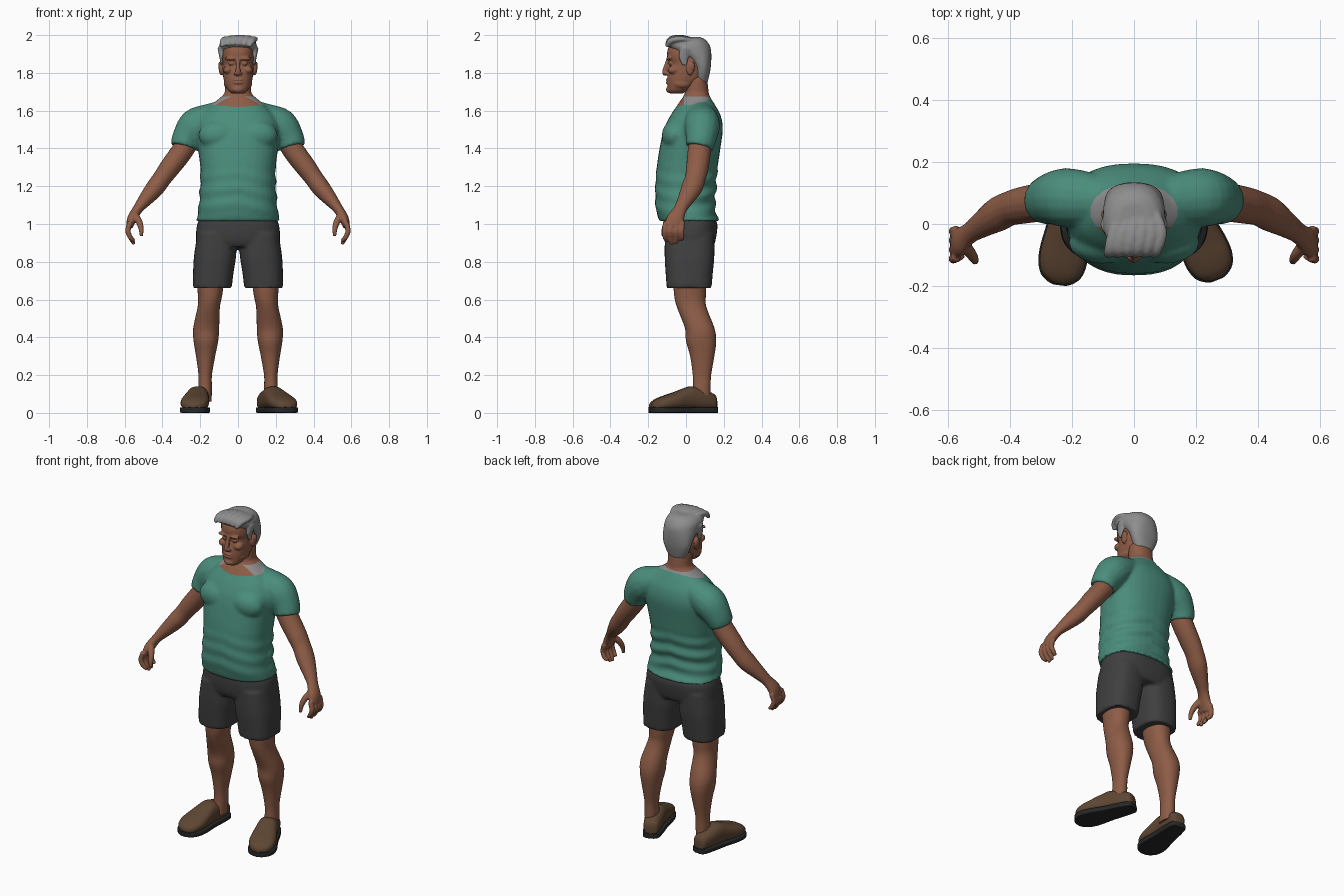
import bpy
import bmesh
from math import sin, cos, pi, radians, copysign
from mathutils import Vector, Matrix

if "Cube" in bpy.data.objects:
    bpy.data.objects.remove(bpy.data.objects["Cube"])


def material(name, r, g, b):
    m = bpy.data.materials.new(name)
    m.use_nodes = True
    m.diffuse_color = (r, g, b, 1)
    m.node_tree.nodes["Principled BSDF"].inputs["Base Color"].default_value = (r, g, b, 1)
    return m


skin = material("skin", .27, .108, .062)
teal = material("teal cloth", .069, .265, .2)
charcoal = material("charcoal cloth", .05, .05, .051)
grey = material("grey hair", .27, .27, .27)
brown = material("brown leather", .112, .062, .033)
rubber = material("black rubber", .02, .02, .021)


# Helpers: smooth interpolation, lofts, mirroring and finishing
def spline(rows, steps=4):
    out = []
    for i in range(len(rows) - 1):
        quad = [rows[max(i - 1, 0)], rows[i], rows[i + 1], rows[min(i + 2, len(rows) - 1)]]
        for k in range(steps):
            t = k / steps
            out.append([.5 * (2 * b + (c - a) * t + (2 * a - 5 * b + 4 * c - d) * t * t
                              + (3 * b - a - 3 * c + d) * t ** 3) for a, b, c, d in zip(*quad)])
    return out + [list(rows[-1])]


def loft(bm, rings, power, n=32):
    loops = []
    for centre, a, b in rings:
        loop = []
        for k in range(n):
            c, s = cos(2 * pi * k / n), sin(2 * pi * k / n)
            u = copysign(abs(c) ** (2 / power), c)
            v = copysign(abs(s) ** (2 / power), s)
            loop.append(bm.verts.new(centre + a * u + b * v))
        loops.append(loop)
    for low, high in zip(loops, loops[1:]):
        for k in range(n):
            j = (k + 1) % n
            bm.faces.new((low[k], low[j], high[j], high[k]))
    bm.faces.new(loops[0][::-1])
    bm.faces.new(loops[-1])


def stack(bm, rows, power=2.2):
    """Level rings, each row: z, x from, x to, y from, y to."""
    loft(bm, [(Vector(((x0 + x1) / 2, (y0 + y1) / 2, z)), Vector(((x1 - x0) / 2, 0, 0)),
               Vector((0, (y1 - y0) / 2, 0))) for z, x0, x1, y0, y1 in spline(rows)], power)


def centred(bm, rows, power=2.2):
    stack(bm, [(z, -w, w, y0, y1) for z, w, y0, y1 in rows], power)


def tube(bm, rows, ref=(0, 1, 0)):
    """Rings across a path, each row: x, y, z and two radii."""
    pts = spline(rows)
    rings = []
    for i, row in enumerate(pts):
        t = Vector(pts[min(i + 1, len(pts) - 1)][:3]) - Vector(pts[max(i - 1, 0)][:3])
        a = Vector(ref).cross(t).normalized()
        rings.append((Vector(row[:3]), a * row[3], t.cross(a).normalized() * row[4]))
    loft(bm, rings, 2, 16)


def ball(bm, centre, size):
    bmesh.ops.create_uvsphere(bm, u_segments=20, v_segments=12, radius=1,
                              matrix=Matrix.Translation(centre) @ Matrix.Diagonal((*size, 1)))


def mirror(bm):
    dup = bmesh.ops.duplicate(bm, geom=bm.verts[:] + bm.edges[:] + bm.faces[:])["geom"]
    for v in dup:
        if isinstance(v, bmesh.types.BMVert):
            v.co.x = -v.co.x


def finish(bm, name, mats, voxel=0, relax=2, sharp=60):
    bmesh.ops.recalc_face_normals(bm, faces=bm.faces[:])
    me = bpy.data.meshes.new(name)
    bm.to_mesh(me)
    bm.free()
    obj = bpy.data.objects.new(name, me)
    bpy.context.collection.objects.link(obj)
    if voxel:
        mod = obj.modifiers.new("blend", 'REMESH')
        mod.mode, mod.voxel_size = 'VOXEL', voxel
        mod = obj.modifiers.new("relax", 'SMOOTH')
        mod.factor, mod.iterations = .5, relax
        bpy.context.view_layer.update()
        dg = bpy.context.evaluated_depsgraph_get()
        me = bpy.data.meshes.new_from_object(obj.evaluated_get(dg))
        obj.modifiers.clear()
        obj.data = me
    me.materials.clear()
    for m in mats:
        me.materials.append(m)
    me.polygons.foreach_set("use_smooth", [True] * len(me.polygons))
    me.set_sharp_from_angle(angle=radians(sharp))
    return obj


# Torso: shirt body, sleeves and neck blended together
bm = bmesh.new()
tube(bm, [(.06, .07, 1.6, .06, .06), (.14, .08, 1.565, .076, .085), (.22, .085, 1.52, .095, .095),
          (.27, .08, 1.455, .08, .082), (.288, .07, 1.405, .07, .074)])
ball(bm, (.1, -.06, 1.47), (.11, .068, .08))
mirror(bm)
centred(bm, [(1.015, .222, -.14, .178), (1.08, .209, -.16, .155), (1.2, .2, -.163, .16),
             (1.3, .2, -.155, .168), (1.4, .212, -.14, .182), (1.5, .222, -.118, .195),
             (1.57, .2, -.085, .185), (1.62, .155, -.052, .16), (1.66, .105, -.025, .135),
             (1.69, .07, .0, .118)], 2.35)
centred(bm, [(1.58, .08, -.05, .12), (1.64, .074, -.03, .122), (1.7, .07, -.005, .12),
             (1.78, .07, .0, .11)])
torso = finish(bm, "shirt_and_neck", [teal, skin, grey], .01, 3)

# Shirt folds, then a neckline cut as a clean oval
bm = bmesh.new()
bm.from_mesh(torso.data)
bm.normal_update()
for v in bm.verts:
    x, y, z = v.co
    if z < 1.33 and abs(x) < .23:
        fade = sin(pi * (z - 1) / .33) * (1 if y > 0 else .4)
        v.co += v.normal * .006 * fade * sin(75 * z + 14 * abs(x) + 5 * x)
hub = Vector((0, .04, 0))
oval = []
for k in range(20):
    ang = 2 * pi * k / 20
    n = Vector((cos(ang) / .14, sin(ang) / .092, 0))
    oval.append((hub + Vector((.14 * cos(ang), .092 * sin(ang), 0)), n.normalized()))
for point, normal in oval + [(Vector((0, 0, 1.675)), Vector((0, 0, 1))), (Vector((0, -.01, 0)), Vector((0, 1, 0)))]:
    faces = [f for f in bm.faces if f.calc_center_median().z > 1.57 and abs(f.calc_center_median().x) < .19]
    geom = faces + list({e for f in faces for e in f.edges}) + list({v for f in faces for v in f.verts})
    bmesh.ops.bisect_plane(bm, geom=geom, plane_co=point, plane_no=normal, dist=.0001)
for f in bm.faces:
    c = f.calc_center_median()
    if c.z > 1.57 and all((c - p).dot(n) < 0 for p, n in oval):
        f.material_index = 2 if c.y > -.01 and c.z < 1.675 else 1
bm.to_mesh(torso.data)
bm.free()

# Arms with hands
bm = bmesh.new()
tube(bm, [(.25, .075, 1.46, .058, .06), (.3, .07, 1.38, .058, .062), (.36, .06, 1.3, .055, .06),
          (.4, .05, 1.245, .05, .056), (.44, .03, 1.19, .049, .056), (.49, -.002, 1.13, .038, .043),
          (.53, -.03, 1.08, .027, .035), (.56, -.055, 1.03, .026, .046), (.575, -.065, .985, .018, .05)])
for i, tip in enumerate((.91, .892, .897, .915)):
    y = -.108 + .03 * i
    tube(bm, [(.57, y, 1.01, .015, .014), (.583, y - .005, .965, .014, .014),
              (.57, y - .003, .93, .013, .013), (.55, y + .006 - .004 * i, tip, .009, .009)])
tube(bm, [(.55, -.06, 1.055, .018, .02), (.525, -.095, 1.015, .018, .018),
          (.513, -.115, .975, .014, .014), (.512, -.122, .935, .009, .009)])
mirror(bm)
finish(bm, "arms", [skin], .006, 2)

# Head with face features
bm = bmesh.new()
ball(bm, (.036, -.09, 1.876), (.034, .015, .01))
ball(bm, (.034, -.081, 1.85), (.017, .012, .01))
ball(bm, (.053, -.066, 1.815), (.025, .03, .022))
ball(bm, (.013, -.106, 1.797), (.01, .012, .009))
ball(bm, (.058, -.02, 1.745), (.017, .045, .025))
ball(bm, (.09, .022, 1.825), (.012, .022, .037))
ball(bm, (.094, .03, 1.835), (.011, .018, .026))
mirror(bm)
centred(bm, [(1.69, .03, -.082, -.02), (1.705, .05, -.096, .01), (1.735, .067, -.098, .05),
             (1.77, .077, -.099, .09), (1.81, .081, -.094, .11), (1.85, .083, -.086, .12),
             (1.885, .085, -.1, .122), (1.93, .083, -.095, .12), (1.965, .07, -.07, .1),
             (1.985, .03, -.03, .06)], 2.35)
tube(bm, [(0, -.09, 1.88, .012, .012), (0, -.101, 1.845, .011, .012), (0, -.111, 1.812, .013, .014),
          (0, -.111, 1.796, .012, .013), (0, -.104, 1.788, .006, .006)])
for z in (1.763, 1.748):
    ball(bm, (0, -.094, z), (.029, .013, .0065))
ball(bm, (0, -.088, 1.712), (.03, .018, .018))
finish(bm, "head", [skin], .0045, 2)

# Hair: cap, sideburns and swept strands
bm = bmesh.new()
tube(bm, [(.084, .0, 1.93, .025, .03), (.088, -.012, 1.88, .01, .026), (.085, -.005, 1.84, .006, .012)])
mirror(bm)
centred(bm, [(1.75, .055, .05, .114), (1.79, .075, .045, .124), (1.83, .088, .04, .131),
             (1.87, .094, .01, .134), (1.9, .098, -.035, .134), (1.93, .1, -.085, .131),
             (1.955, .097, -.1, .12), (1.978, .08, -.092, .1), (1.991, .05, -.065, .07)], 2.3)
for i in range(6):
    x = -.075 + .029 * i
    lift = .012 * sin(pi * (i + .5) / 6)
    tube(bm, [(x * .5 + .02, .06, 1.965, .016, .012), (x + .015, -.02, 1.976 + lift, .021, .014),
              (x, -.08, 1.965 + lift, .021, .017), (x - .012, -.1, 1.935 + lift, .012, .01)], (0, 0, 1))
finish(bm, "hair", [grey], .006, 2)

# Shorts
bm = bmesh.new()
stack(bm, [(.66, .033, .24, -.102, .135), (.74, .024, .238, -.108, .142),
           (.83, .01, .233, -.113, .15), (.95, .002, .215, -.112, .15)], 2.6)
mirror(bm)
centred(bm, [(.88, .2, -.1, .145), (.92, .222, -.117, .158), (1, .216, -.122, .166),
             (1.05, .19, -.11, .14)], 2.5)
finish(bm, "shorts", [charcoal], .01, 2)

# Legs
bm = bmesh.new()
stack(bm, [(.72, .07, .222, -.07, .11), (.62, .084, .212, -.062, .105), (.56, .096, .214, -.048, .108),
           (.45, .1, .237, -.006, .15), (.38, .105, .235, .0, .16), (.3, .121, .222, .022, .15),
           (.2, .138, .209, .036, .133), (.13, .138, .21, .036, .13), (.06, .14, .208, .03, .128)])
mirror(bm)
finish(bm, "legs", [skin])

# Slippers: uppers on flat soles, each foot turned out by its own angle
profile = [(-.18, .02, .07), (-.165, .042, .1), (-.1, .053, .125), (-.04, .058, .14), (0, .063, .13),
           (.06, .073, .107), (.11, .074, .09), (.15, .061, .073), (.172, .036, .057), (.18, .015, .045)]
for side, x, y, turn in (("left", .2, -.01, 22), ("right", -.217, -.015, -7)):
    place = Matrix.Translation((x, y, 0)) @ Matrix.Rotation(radians(turn), 4, 'Z') @ Matrix.Rotation(pi / 2, 4, 'X')
    upper, sole = bmesh.new(), bmesh.new()
    stack(upper, [(s, -w, w, .015, h) for s, w, h in profile], 2.5)
    stack(sole, [(s * 1.02, -w - .004, w + .004, 0, .03) for s, w, h in profile], 8)
    finish(upper, side + "_slipper", [brown]).matrix_world = place
    finish(sole, side + "_sole", [rubber], sharp=40).matrix_world = place
